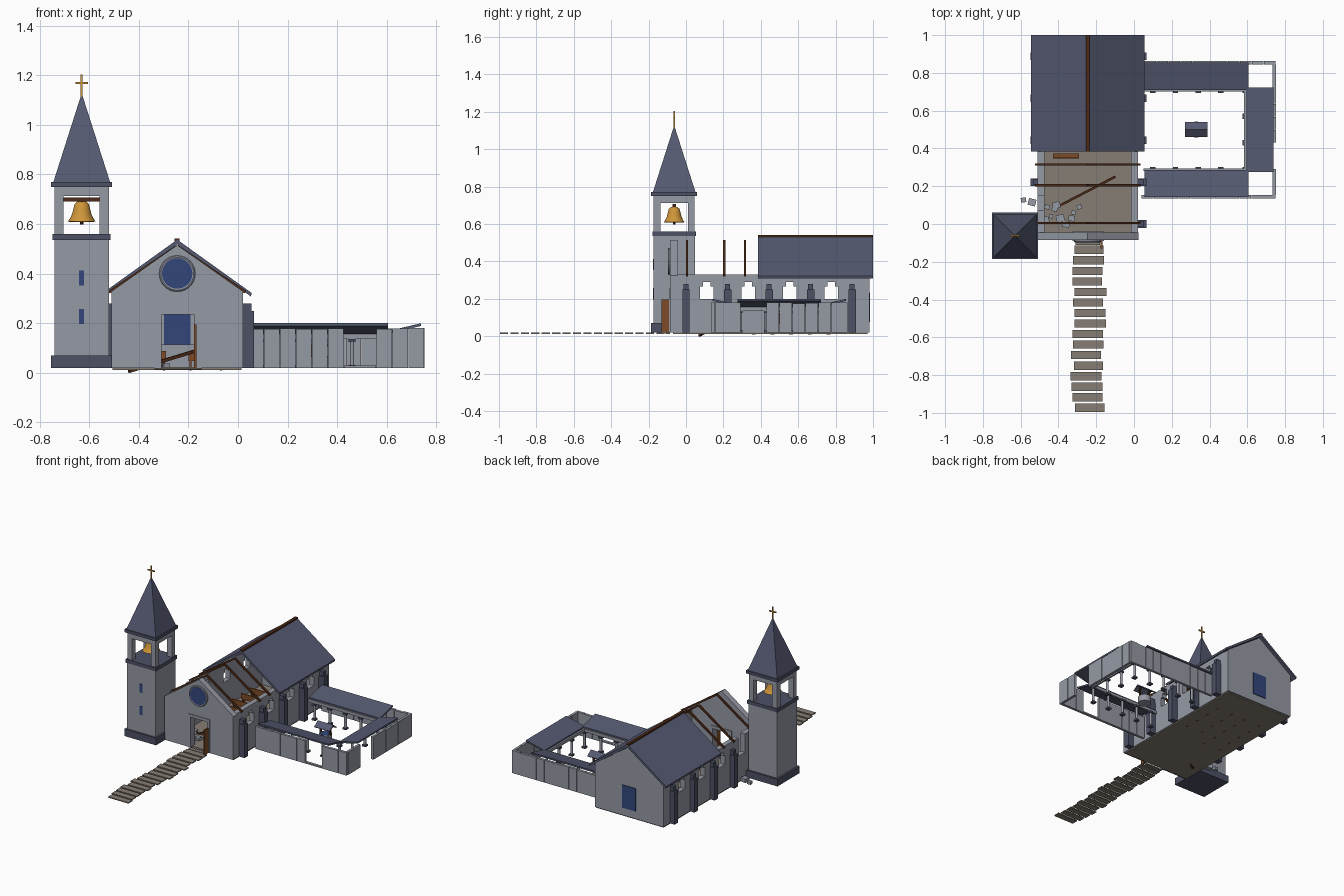
import bpy, bmesh, math, random
from mathutils import Vector, Matrix

if "Cube" in bpy.data.objects:
    bpy.data.objects.remove(bpy.data.objects["Cube"])

random.seed(4)


def mat(name, r, g, b):
    m = bpy.data.materials.new(name)
    m.diffuse_color = tuple((c / 255) ** 2.2 for c in (r, g, b)) + (1,)
    m.use_nodes = True
    m.node_tree.nodes["Principled BSDF"].inputs["Base Color"].default_value = m.diffuse_color
    return m


STONE = mat("pale_stone", 148, 152, 163)
DARK = mat("dark_stone", 78, 82, 101)
SLATE = mat("slate", 86, 90, 112)
PAVE = mat("paving", 133, 125, 115)
WOOD = mat("wood", 125, 76, 44)
BEAM = mat("dark_wood", 80, 47, 30)
GOLD = mat("bronze", 205, 148, 60)
BLUE = mat("blue_glass", 54, 72, 122)


def finish(name, bm, m, smooth=False):
    bmesh.ops.recalc_face_normals(bm, faces=bm.faces)
    me = bpy.data.meshes.new(name)
    bm.to_mesh(me)
    bm.free()
    me.materials.append(m)
    o = bpy.data.objects.new(name, me)
    bpy.context.collection.objects.link(o)
    if smooth:
        bpy.context.view_layer.objects.active = o
        o.select_set(True)
        bpy.ops.object.shade_smooth_by_angle(angle=math.radians(40))
        o.select_set(False)
    return o


def boxes(name, m, items):
    """Each item is x0, x1, y0, y1, z0, z1."""
    bm = bmesh.new()
    for x0, x1, y0, y1, z0, z1 in items:
        mx = Matrix.Translation(((x0 + x1) / 2, (y0 + y1) / 2, (z0 + z1) / 2))
        mx = mx @ Matrix.Diagonal((x1 - x0, y1 - y0, z1 - z0, 1))
        bmesh.ops.create_cube(bm, size=1, matrix=mx)
    return finish(name, bm, m)


def square(cx, cy, h, z0, z1):
    return (cx - h, cx + h, cy - h, cy + h, z0, z1)


def extrude(name, m, pts, a, b, axis="y"):
    """Extrude a closed profile (horizontal, z) along y or x."""
    bm = bmesh.new()
    put = (lambda p, d: (p[0], d, p[1])) if axis == "y" else (lambda p, d: (d, p[0], p[1]))
    f = bm.faces.new([bm.verts.new(put(p, a)) for p in pts])
    r = bmesh.ops.extrude_face_region(bm, geom=[f])
    vs = [v for v in r["geom"] if isinstance(v, bmesh.types.BMVert)]
    bmesh.ops.translate(bm, verts=vs, vec=(0, b - a, 0) if axis == "y" else (b - a, 0, 0))
    return finish(name, bm, m)


def cones(name, m, items, seg, smooth=False, turn=0):
    """Each item is x, y, z0, z1, r0, r1."""
    bm = bmesh.new()
    for x, y, z0, z1, r0, r1 in items:
        mx = Matrix.Translation((x, y, (z0 + z1) / 2)) @ Matrix.Rotation(turn, 4, "Z")
        bmesh.ops.create_cone(bm, cap_ends=True, segments=seg, radius1=r0, radius2=r1,
                              depth=z1 - z0, matrix=mx)
    return finish(name, bm, m, smooth)


def beam(name, m, a, b, t):
    a, b = Vector(a), Vector(b)
    bm = bmesh.new()
    mx = Matrix.Translation((a + b) / 2) @ (b - a).to_track_quat("Z", "Y").to_matrix().to_4x4()
    bmesh.ops.create_cube(bm, size=1, matrix=mx @ Matrix.Diagonal((t, t, (b - a).length, 1)))
    return finish(name, bm, m)


# Nave floor and end walls
CX, G = -0.245, 0.02
boxes("nave_floor", PAVE, [(-0.505, 0.015, -0.07, 0.97, 0.012, 0.024)])
boxes("front_wall", STONE, [(-0.51, -0.32, -0.085, -0.045, G, 0.325), (-0.165, 0.02, -0.085, -0.045, G, 0.325),
                            (-0.32, -0.165, -0.085, -0.045, 0.255, 0.325)])
boxes("door_frame", STONE, [(-0.325, -0.308, -0.09, -0.04, G, 0.235), (-0.177, -0.16, -0.09, -0.04, G, 0.235),
                            (-0.325, -0.16, -0.09, -0.04, 0.235, 0.255)])
boxes("back_wall", STONE, [(-0.51, 0.02, 0.945, 0.98, G, 0.325)])
gable = [(-0.515, 0.325), (0.025, 0.325), (CX, 0.515)]
extrude("front_gable", STONE, gable, -0.085, -0.045)
extrude("back_gable", STONE, gable, 0.945, 0.98)
boxes("back_window", BLUE, [(CX - 0.053, CX + 0.053, 0.94, 0.985, 0.075, 0.235)])
boxes("open_door", WOOD, [(-0.178, -0.168, -0.13, -0.09, G, 0.195)])

# Round window with stone ring
bm = bmesh.new()
turn = Matrix.Translation((CX, -0.085, 0.40)) @ Matrix.Rotation(math.pi / 2, 4, "X")
bmesh.ops.create_cone(bm, cap_ends=True, segments=32, radius1=0.062, radius2=0.062, depth=0.02, matrix=turn)
finish("round_window", bm, BLUE, True)
bpy.ops.mesh.primitive_torus_add(major_radius=0.066, minor_radius=0.007, major_segments=32, minor_segments=8,
                                 location=(CX, -0.09, 0.40), rotation=(math.pi / 2, 0, 0))
ring = bpy.context.object
ring.name = "window_ring"
ring.data.materials.append(STONE)
bpy.ops.object.shade_smooth_by_angle()
ring.select_set(False)

# Side walls with windows between buttresses; first left bay has lost its top
BAY = 0.222
for side, x0, x1 in (("left", -0.51, -0.475), ("right", -0.015, 0.02)):
    parts = [(x0, x1, -0.045, 0.945, G, 0.2)]
    edge = -0.045
    for k in range(4):
        c = (k + 0.5) * BAY
        parts.append((x0, x1, edge, c - 0.037, 0.2, 0.33))
        if not (side == "left" and k == 0):
            parts += [(x0, x1, c - 0.037, c + 0.037, 0.29, 0.33),
                      (x0, x1, c - 0.037, c - 0.02, 0.265, 0.29), (x0, x1, c + 0.02, c + 0.037, 0.265, 0.29)]
        edge = c + 0.037
    parts.append((x0, x1, edge, 0.945, 0.2, 0.33))
    boxes(side + "_wall", STONE, parts)
    out = []
    for k in range(5):
        y = k * BAY
        for d, h, z0, z1 in ((0.045, 0.02, G, 0.25), (0.034, 0.014, 0.25, 0.28)):
            xs = (-0.51 - d + 0.008, -0.51) if side == "left" else (0.02, 0.02 + d)
            out.append((*xs, y - h, y + h, z0, z1))
    boxes(side + "_buttresses", DARK, out[2:] if side == "left" else out)

# Nave roof, ridge and bare rafters
extrude("nave_roof", SLATE, [(-0.545, 0.322), (CX, 0.537), (0.055, 0.322), (0.052, 0.308), (CX, 0.518),
                             (-0.542, 0.308)], 0.385, 1.0)
boxes("ridge_beam", BEAM, [(CX - 0.01, CX + 0.01, 0.385, 1.0, 0.525, 0.541)])
for i, y in enumerate((0.005, 0.205, 0.315)):
    for s in (-1, 1):
        beam(f"rafter_{i}", BEAM, (CX + s * 0.275, y, 0.325), (CX, y, 0.51), 0.012)
beam("fallen_beam", BEAM, (-0.44, 0.073, 0.006), (-0.1, 0.25, 0.11), 0.013)

# Pews and altar
for n, (x0, x1, first) in enumerate(((-0.43, -0.29, 0), (-0.2, -0.06, 1))):
    parts = []
    for k in range(first, 5):
        y = 0.362 + k * 0.1
        parts += [(x0, x1, y - 0.012, y + 0.012, 0.048, 0.056), (x0, x1, y - 0.014, y - 0.007, 0.048, 0.088)]
        parts += [(x, x + 0.008, y - 0.01, y + 0.01, 0.01, 0.05) for x in (x0 + 0.005, x1 - 0.013)]
    boxes(f"pews_{n}", WOOD, parts)
boxes("altar", STONE, [(CX - 0.07, CX + 0.07, 0.87, 0.92, G, 0.115)])

# Rubble by the broken wall
bm = bmesh.new()
spots = [(-0.46, 0.09), (-0.42, 0.08), (-0.44, 0.04), (-0.39, 0.03), (-0.36, 0.0), (-0.33, 0.03), (-0.32, 0.06),
         (-0.29, 0.09), (-0.47, 0.02), (-0.54, 0.115), (-0.585, 0.127), (-0.41, 0.1)]
for x, y in spots:
    s = random.uniform(0.02, 0.045)
    mx = Matrix.Translation((x, y, G + s * 0.35)) @ Matrix.Rotation(random.uniform(-0.4, 0.4), 4, "Z")
    bmesh.ops.create_cube(bm, size=s, matrix=mx @ Matrix.Diagonal((1, 0.9, 0.7, 1)))
finish("rubble", bm, STONE)

# Path of paving slabs
slabs = []
for k in range(16):
    y, j = -0.137 - k * 0.0557, random.uniform(-0.012, 0.012)
    slabs.append((-0.325 + j, -0.163 + j + random.uniform(-0.008, 0.008), y - 0.022, y + 0.022, 0.013, 0.02))
boxes("path_slabs", PAVE, slabs + [(-0.31, -0.18, -0.11, -0.085, 0.013, 0.02)])

# Bell tower
TX, TY = -0.63, -0.063
boxes("tower_shaft", STONE, [square(TX, TY, 0.11, 0.07, 0.54)])
boxes("tower_ledges", DARK, [square(TX, TY, 0.123, G, 0.07), square(TX, TY, 0.117, 0.535, 0.56),
                             square(TX, TY, 0.123, 0.75, 0.77)])
posts = [square(TX + a * 0.091, TY + b * 0.091, 0.0185, 0.56, 0.75) for a in (-1, 1) for b in (-1, 1)]
for s in (-1, 1):
    o, i = sorted((s * 0.109, s * 0.073))
    posts += [(TX + o, TX + i, TY - 0.073, TY + 0.073, 0.712, 0.75),
              (TX - 0.073, TX + 0.073, TY + o, TY + i, 0.712, 0.75)]
boxes("belfry", STONE, posts)
boxes("tower_windows", BLUE, [(TX - 0.01, TX + 0.01, TY - 0.114, TY - 0.1, z, z + 0.06) for z in (0.197, 0.353)])
cones("spire", SLATE, [(TX, TY, 0.77, 1.125, 0.114 * math.sqrt(2), 0.001)], 4, turn=math.pi / 4)
boxes("cross", GOLD, [square(TX, TY, 0.004, 1.11, 1.203), (TX - 0.025, TX + 0.025, TY - 0.004, TY + 0.004, 1.165, 1.173)])

# Bell, turned from a profile
bm = bmesh.new()
prof = [(0, 0.692), (0.018, 0.69), (0.029, 0.68), (0.034, 0.66), (0.039, 0.64), (0.048, 0.62), (0.057, 0.61),
        (0.05, 0.609), (0.03, 0.64), (0, 0.67)]
vs = [bm.verts.new((TX + r, TY, z)) for r, z in prof]
es = [bm.edges.new(p) for p in zip(vs, vs[1:])]
bmesh.ops.spin(bm, geom=vs + es, cent=(TX, TY, 0), axis=(0, 0, 1), angle=math.tau, steps=24)
bmesh.ops.remove_doubles(bm, verts=bm.verts, dist=0.0002)
finish("bell", bm, GOLD, True)
cones("clapper", BEAM, [(TX, TY, 0.598, 0.66, 0.007, 0.004)], 10)
boxes("bell_yoke", BEAM, [(TX - 0.075, TX + 0.075, TY - 0.009, TY + 0.009, 0.69, 0.706)])


# Cloister outer walls, made of panels with gaps where they have fallen
def panels(a, b, n, skip=()):
    w = (b - a) / n
    return [(a + k * w + 0.001, a + (k + 1) * w - 0.001, 0.178 + random.uniform(-0.003, 0.003))
            for k in range(n) if k not in skip]


boxes("cloister_front", STONE, [(p, q, 0.135, 0.153, G, z) for p, q, z in panels(0.04, 0.75, 11, (6, 7))]
      + [(0.428, 0.556, 0.135, 0.153, G, 0.03)])
boxes("cloister_back", STONE, [(p, q, 0.845, 0.863, G, z) for p, q, z in panels(0.055, 0.75, 11)])
boxes("cloister_side", STONE, [(0.733, 0.751, p, q, G, z) for p, q, z in panels(0.153, 0.845, 10, (2, 3))])

# Cloister roofs sloping down to the yard
slope = lambda o, i: [(o, 0.2), (i, 0.166), (i, 0.155), (o, 0.189)]
extrude("front_walk_roof", SLATE, slope(0.142, 0.287), 0.055, 0.605, "x")
extrude("back_walk_roof", SLATE, slope(0.856, 0.71), 0.055, 0.605, "x")
extrude("side_walk_roof", SLATE, slope(0.738, 0.595), 0.275, 0.722)

# Cloister columns and the beams they carry
boxes("cloister_beams", STONE, [(0.05, 0.592, 0.281, 0.294, 0.136, 0.156), (0.05, 0.592, 0.702, 0.715, 0.136, 0.156),
                                (0.583, 0.596, 0.281, 0.715, 0.136, 0.156)])
cols = [(x, y) for x in (0.1, 0.22, 0.34, 0.46, 0.588) for y in (0.288, 0.708)] + [(0.588, 0.43), (0.588, 0.57)]
cones("columns", STONE, [(x, y, 0.03, 0.125, 0.009, 0.009) for x, y in cols], 10, True)
boxes("column_caps", DARK, [square(x, y, 0.014, z, z + 0.012) for x, y in cols for z in (G, 0.124)])

# Well in the yard
WX, WY = 0.33, 0.5
cones("well", STONE, [(WX, WY, G, 0.065, 0.043, 0.043)], 16, True)
cones("well_water", BLUE, [(WX, WY, 0.06, 0.067, 0.034, 0.034)], 16)
boxes("well_posts", BEAM, [square(WX + s * 0.037, WY, 0.005, G, 0.125) for s in (-1, 1)])
extrude("well_roof", SLATE, [(0.46, 0.112), (0.5, 0.142), (0.54, 0.112), (0.535, 0.106), (0.5, 0.13), (0.465, 0.106)],
        0.27, 0.39, "x")
